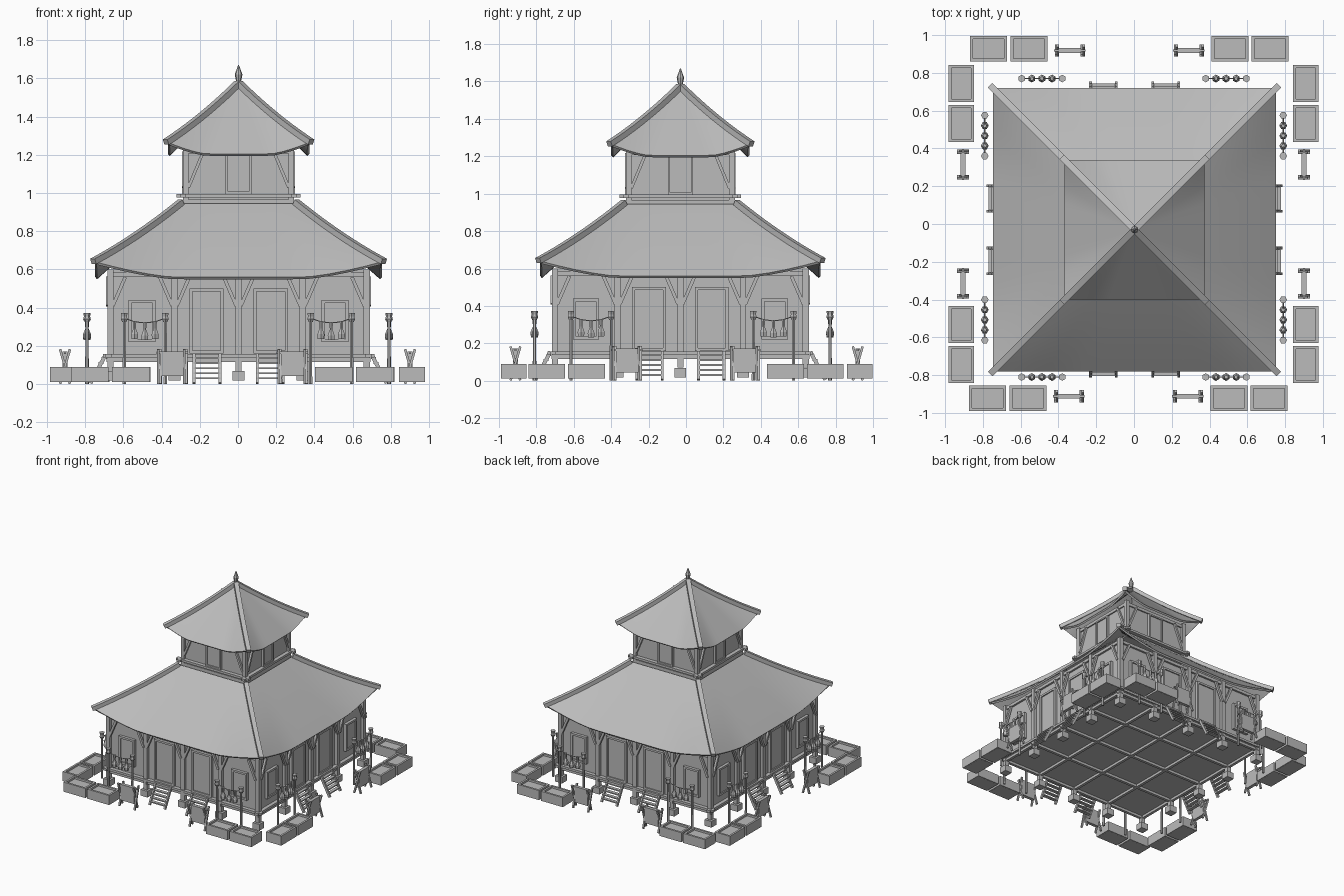
import bpy, bmesh, math
from mathutils import Matrix, Vector

cube = bpy.data.objects.get("Cube")
if cube:
    bpy.data.objects.remove(cube)

grey = bpy.data.materials.new("plain_grey")
grey.use_nodes = True
grey.diffuse_color = (0.5, 0.5, 0.5, 1)
grey.node_tree.nodes["Principled BSDF"].inputs["Base Color"].default_value = (0.5, 0.5, 0.5, 1)

parts = {}


def part(name):
    return parts.setdefault(name, bmesh.new()) if name not in parts else parts[name]


def box(name, m, loc, size):
    bmesh.ops.create_cube(part(name), size=1, matrix=m @ Matrix.Translation(loc) @ Matrix.Diagonal((*size, 1)))


def beam(name, m, a, b, w, h, sides=0):
    """Square (or round) bar from a to b."""
    a, b = Vector(a), Vector(b)
    d = b - a
    t = m @ Matrix.Translation((a + b) / 2) @ d.to_track_quat('Z', 'Y').to_matrix().to_4x4()
    if sides:
        bmesh.ops.create_cone(part(name), cap_ends=True, segments=sides, radius1=w / 2,
                              radius2=h / 2, depth=d.length, matrix=t)
    else:
        bmesh.ops.create_cube(part(name), size=1, matrix=t @ Matrix.Diagonal((w, h, d.length, 1)))


def turned(name, m, loc, rings, sides=8):
    """Stack of cone sections from (radius, height) rings."""
    for (r1, z1), (r2, z2) in zip(rings, rings[1:]):
        bmesh.ops.create_cone(part(name), cap_ends=True, segments=sides, radius1=r1, radius2=r2,
                              depth=z2 - z1, matrix=m @ Matrix.Translation(Vector(loc) + Vector((0, 0, (z1 + z2) / 2))))


def framed(name, m, u, v, z0, z1, w, bar=0.016):
    """Panel with a raised border on a wall."""
    box(name + "_panel", m, (u, -v, (z0 + z1) / 2), (w, 0.012, z1 - z0))
    for s in (-1, 1):
        box(name + "_frame", m, (u + s * (w - bar) / 2, -v, (z0 + z1) / 2), (bar, 0.03, z1 - z0))
    for z in (z0 + bar / 2, z1 - bar / 2):
        box(name + "_frame", m, (u, -v, z), (w, 0.03, bar))


def sides_about(*centres):
    for k in range(4):
        c = centres[k % len(centres)]
        yield Matrix.Translation((*c, 0)) @ Matrix.Rotation(k * math.pi / 2, 4, 'Z')


HOUSE = (0.003, -0.03)
centre = Matrix.Translation((*HOUSE, 0))


def roof(name, half0, half1, z0, z1, droop, levels=10, across=16):
    """Square curved roof with lifted corners and a ridge bar on each hip."""
    def point(s, w):
        half = half0 + (half1 - half0) * s
        z = z0 + (z1 - z0) * (1.2 * s - 0.2 * s * s)
        lift = max(0, (abs(w) - 0.45) / 0.55) ** 1.4
        return Vector((w * half, -half, z - droop * s * s * (1 - lift)))
    bm = part(name)
    for m in sides_about(HOUSE):
        grid = [[bm.verts.new(m @ point(i / levels, 2 * j / across - 1)) for j in range(across + 1)]
                for i in range(levels + 1)]
        for i in range(levels):
            for j in range(across):
                bm.faces.new((grid[i][j], grid[i + 1][j], grid[i + 1][j + 1], grid[i][j + 1]))
        hip = [point(i / levels, 1) + Vector((0, 0, 0.008)) for i in range(levels + 1)]
        hip.append(hip[-1] + (hip[-1] - hip[-2]).normalized() * 0.015)
        for a, b in zip(hip, hip[1:]):
            beam(name + "_hip_ridge", m, a, b + (b - a) * 0.06, 0.034, 0.03)
    bmesh.ops.remove_doubles(bm, verts=bm.verts, dist=0.0001)
    bmesh.ops.dissolve_degenerate(bm, edges=bm.edges, dist=0.0001)
    bmesh.ops.recalc_face_normals(bm, faces=bm.faces)
    if sum(f.normal.z for f in bm.faces) < 0:
        bmesh.ops.reverse_faces(bm, faces=bm.faces)


# Roofs and finial
roof("lower_roof", 0.30, 0.75, 0.945, 0.64, 0.08)
roof("upper_roof", 0.004, 0.37, 1.565, 1.265, 0.06)
turned("finial", centre, (0, 0, 0), [(0.018, 1.55), (0.011, 1.575), (0.02, 1.62), (0.002, 1.67)])

# Solid cores
box("floor", centre, (0, 0, 0.145), (1.37, 1.37, 0.02))
box("lower_walls", centre, (0, 0, 0.377), (1.325, 1.325, 0.445))
box("roof_collar", centre, (0, 0, 0.945), (0.58, 0.58, 0.04))
box("upper_walls", centre, (0, 0, 1.095), (0.55, 0.55, 0.29))

# Floor joists in both directions
for i in range(-2, 3):
    for m in (centre, centre @ Matrix.Rotation(math.pi / 2, 4, 'Z')):
        box("floor_joist", m, (0, i * 0.335, 0.126), (1.38, 0.022, 0.022))

# Timberwork on each side of the house
for m in sides_about(HOUSE):
    box("sill_beam", m, (0, -0.68, 0.148), (1.42, 0.03, 0.018))
    box("upper_sill_beam", m, (0, -0.29, 0.986), (0.65, 0.03, 0.018))
    box("upper_top_beam", m, (0, -0.275, 1.22), (0.55, 0.02, 0.025))
    box("lower_top_beam", m, (0, -0.668, 0.575), (1.33, 0.02, 0.025))
    for i in range(-2, 2):
        u = i * 0.335
        box("post", m, (u, -0.67, 0.335), (0.033, 0.033, 0.53))
        box("footing", m, (u, -0.67, 0.043), (0.062, 0.062, 0.05))
    for i in range(-2, 3):
        for s in (-1, 1):
            if abs(i + s) < 3:
                u = i * 0.335 + s * 0.012
                beam("brace", m, (u, -0.685, 0.41), (u + s * 0.065, -0.685, 0.56), 0.018, 0.018)
    box("upper_post", m, (-0.276, -0.276, 1.105), (0.03, 0.03, 0.28))
    framed("upper_door", m, 0, -0 + 0.28, 0.995, 1.205, 0.135, 0.012)
    for s in (-1, 1):
        beam("upper_brace", m, (s * 0.262, -0.287, 1.03), (s * 0.185, -0.287, 1.215), 0.016, 0.016)
        framed("door", m, s * 0.168, 0.67, 0.16, 0.5, 0.18)
        framed("window", m, s * 0.505, 0.67, 0.22, 0.44, 0.14)
        # Ladder below each door
        for r in (-1, 1):
            u = s * 0.165 + r * 0.068
            beam("ladder_rail", m, (u, -0.695, 0.155), (u, -0.775, 0.005), 0.014, 0.02)
        for i in range(5):
            box("ladder_step", m, (s * 0.165, -0.705 - i * 0.014, 0.137 - i * 0.0265), (0.14, 0.026, 0.009))

# Hanging lines beside each wall
for m in sides_about((0, -0.02)):
    for s in (-1, 1):
        for u in (0.38, 0.595):
            p = (s * u, -0.79, 0)
            turned("line_post", m, p, [(0.01, 0), (0.008, 0.33)], 6)
            turned("post_cap", m, p, [(0.012, 0.325), (0.02, 0.34), (0.016, 0.355), (0.02, 0.373)], 6)
        rope = [Vector((s * (0.38 + 0.215 * t), -0.79, 0.345 - 0.1 * t * (1 - t))) for t in (0, .25, .5, .75, 1)]
        for a, b in zip(rope, rope[1:]):
            beam("rope", m, a, b, 0.006, 0.006, 5)
        for p in rope[1:4]:
            turned("hanging_pouch", m, p, [(0.019, -0.09), (0.021, -0.065), (0.008, -0.035), (0.011, 0.004)], 6)

# Planters and drying racks around the yard
for m in sides_about((-0.03, -0.007), (-0.005, 0), (-0.025, 0.013), (0, 0)):
    for s in (-1, 1):
        for u in (0.532, 0.745):
            box("planter_soil", m, (s * u, -0.915, 0.043), (0.18, 0.12, 0.062))
            for r in (-1, 1):
                box("planter_wall", m, (s * u + r * 0.09, -0.915, 0.051), (0.016, 0.136, 0.077))
                box("planter_wall", m, (s * u, -0.915 + r * 0.06, 0.051), (0.196, 0.016, 0.077))
        for r in (-1, 1):
            u = s * 0.315 + r * 0.068
            for t in (-1, 1):
                beam("rack_leg", m, (u + t * 0.005, -0.905 - t * 0.026, 0.002),
                     (u + t * 0.005, -0.905 + t * 0.026, 0.183), 0.013, 0.013)
        box("rack_bar", m, (s * 0.315, -0.905, 0.165), (0.165, 0.012, 0.012))
        box("rack_cloth", m, (s * 0.315, -0.905, 0.108), (0.12, 0.026, 0.128))

# Turn the collected parts into objects
for name, bm in parts.items():
    mesh = bpy.data.meshes.new(name)
    bm.to_mesh(mesh)
    bm.free()
    mesh.materials.append(grey)
    ob = bpy.data.objects.new(name, mesh)
    bpy.context.collection.objects.link(ob)
    if name in ("lower_roof", "upper_roof"):
        for other in bpy.context.selected_objects:
            other.select_set(False)
        bpy.context.view_layer.objects.active = ob
        ob.select_set(True)
        shell = ob.modifiers.new("thickness", 'SOLIDIFY')
        shell.thickness = 0.015
        shell.offset = -1
        bpy.ops.object.modifier_apply(modifier=shell.name)
        bpy.ops.object.shade_smooth_by_angle(angle=math.radians(30))
